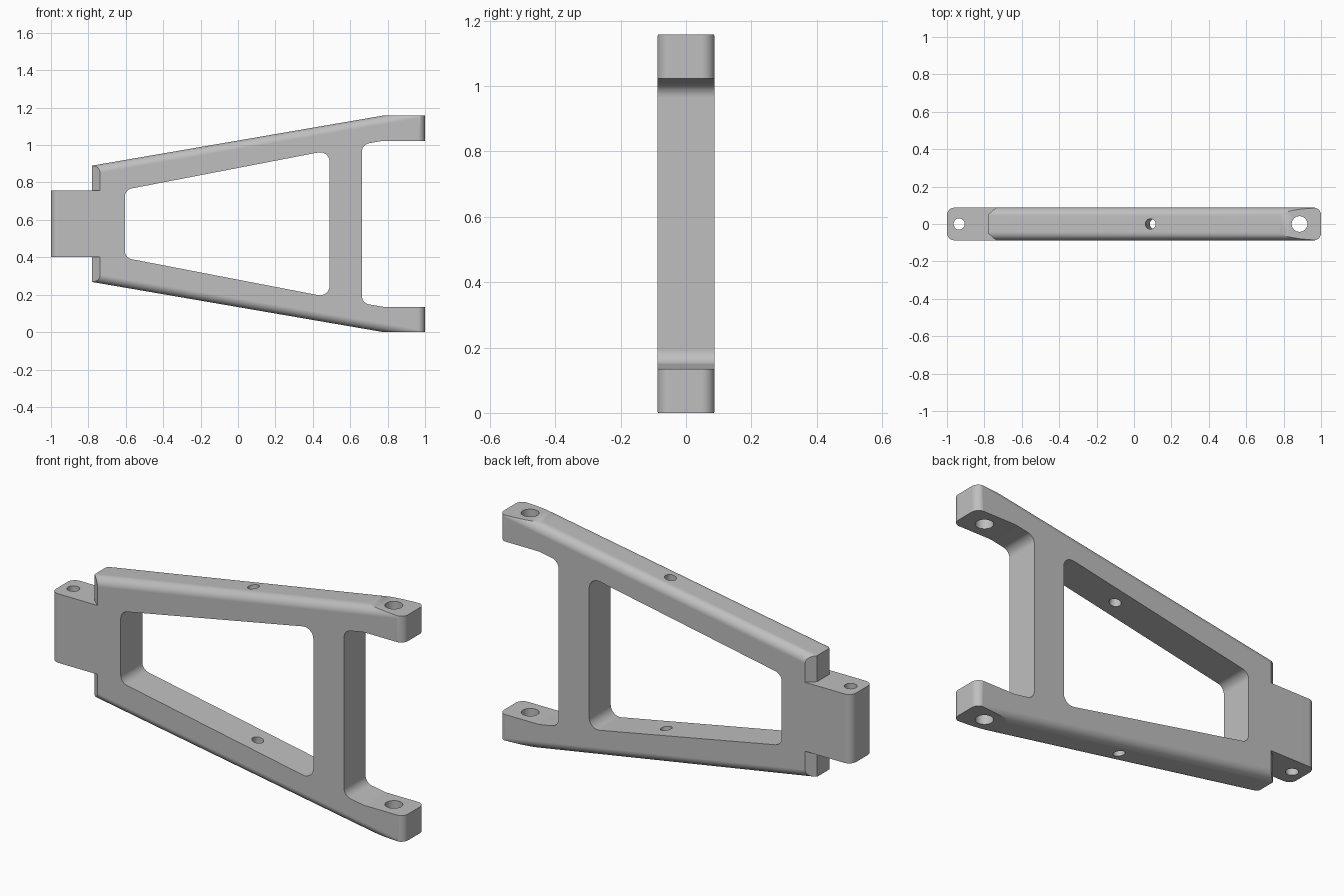
import bpy, bmesh, math
from mathutils import Vector, Matrix

if "Cube" in bpy.data.objects:
    bpy.data.objects.remove(bpy.data.objects["Cube"], do_unlink=True)

MID = 0.579          # height of the symmetry plane
HALF = 0.0875        # half thickness
SLOPE = 0.172        # rise of the outer rails


def rounded(corners, steps=8):
    """Outline from (u, v, radius) corners, with arcs where radius > 0."""
    out = []
    for i, (u, v, r) in enumerate(corners):
        p = Vector((u, v))
        if r == 0:
            out.append(p)
            continue
        a = (Vector(corners[i - 1][:2]) - p).normalized()
        b = (Vector(corners[(i + 1) % len(corners)][:2]) - p).normalized()
        half = a.angle(b) / 2
        centre = p + (a + b).normalized() * r / math.sin(half)
        start = p + a * r / math.tan(half) - centre
        end = p + b * r / math.tan(half) - centre
        for k in range(steps + 1):
            t = k / steps
            sweep = math.pi - 2 * half
            out.append(centre + (start * math.sin((1 - t) * sweep)
                                 + end * math.sin(t * sweep)) / math.sin(sweep))
    return out


def prism(name, corners, axis, low, high, fillet=0):
    """Extrude an outline along y (side profile) or z (plan)."""
    bm = bmesh.new()
    place = (lambda p: (p.x, low, p.y)) if axis == "y" else (lambda p: (p.x, p.y, low))
    face = bm.faces.new([bm.verts.new(place(p)) for p in rounded(corners)])
    ext = bmesh.ops.extrude_face_region(bm, geom=[face])
    move = Vector((0, high - low, 0)) if axis == "y" else Vector((0, 0, high - low))
    bmesh.ops.translate(bm, vec=move, verts=[v for v in ext["geom"] if isinstance(v, bmesh.types.BMVert)])
    if fillet:
        # round only the long rail edges
        rails = [e for e in bm.edges if abs(e.verts[0].co.x - e.verts[1].co.x) > 1]
        bmesh.ops.bevel(bm, geom=rails, offset=fillet, segments=8, profile=0.5, affect="EDGES")
    return finish(name, bm)


def hole(name, x, z, radius, length, tilt=0):
    bm = bmesh.new()
    bmesh.ops.create_cone(bm, cap_ends=True, segments=32, radius1=radius, radius2=radius, depth=length,
                          matrix=Matrix.Translation((x, 0, z)) @ Matrix.Rotation(tilt, 4, "Y"))
    return finish(name, bm)


def finish(name, bm):
    bmesh.ops.recalc_face_normals(bm, faces=bm.faces)
    mesh = bpy.data.meshes.new(name)
    bm.to_mesh(mesh)
    bm.free()
    obj = bpy.data.objects.new(name, mesh)
    bpy.context.collection.objects.link(obj)
    return obj


def combine(target, tool, operation):
    mod = target.modifiers.new(operation.title(), "BOOLEAN")
    mod.operation, mod.object, mod.solver = operation, tool, "EXACT"
    bpy.context.view_layer.objects.active = target
    bpy.ops.object.modifier_apply(modifier=mod.name)
    bpy.data.objects.remove(tool, do_unlink=True)


def mirrored(corners):
    """Close an upper half profile with its reflection about MID."""
    return ([(x, MID + h, r) for x, h, r in corners]
            + [(x, MID - h, r) for x, h, r in reversed(corners)])


# Tapered body with rounded rails
far = 1.2
arm = prism("suspension_arm", mirrored([(-0.78, 0.311, 0), (far, 0.311 + SLOPE * (far + 0.78), 0)]),
            "y", -HALF, HALF, fillet=0.045)

# Trim to flat pads, rounded pad ends and a chamfered inner end
w = HALF + 0.0005
combine(arm, prism("trim", [(-0.78, -0.05, 0), (-0.737, -w, 0), (1, -w, 0.04),
                            (1, w, 0.04), (-0.737, w, 0), (-0.78, 0.05, 0)],
                   "z", 0, 2 * MID), "INTERSECT")

# Mounting tongue
combine(arm, prism("tongue", [(-1, -HALF, 0.04), (-0.65, -HALF, 0), (-0.65, HALF, 0), (-1, HALF, 0.04)],
                   "z", MID - 0.177, MID + 0.177), "UNION")

# Central window and fork opening
combine(arm, prism("window", mirrored([(-0.605, 0.182, 0.045), (0.489, 0.393, 0.05)]),
                   "y", -0.3, 0.3), "DIFFERENCE")
combine(arm, prism("fork_gap", mirrored([(far, 0.444, 0), (0.775, 0.444, 0.12), (0.663, 0.424, 0.045)]),
                   "y", -0.3, 0.3), "DIFFERENCE")

# Pin holes, and a hole square to each rail
combine(arm, hole("tongue_hole", -0.935, MID, 0.03, 1), "DIFFERENCE")
combine(arm, hole("pad_hole", 0.885, MID, 0.042, 2), "DIFFERENCE")
for side in (1, -1):
    combine(arm, hole("rail_hole", 0.1, MID + side * 0.39, 0.028, 0.4, -side * math.atan(SLOPE)), "DIFFERENCE")

# Grey finish
grey = bpy.data.materials.new("light grey")
grey.use_nodes = True
colour = (0.52, 0.52, 0.52, 1)
grey.diffuse_color = colour
grey.node_tree.nodes["Principled BSDF"].inputs["Base Color"].default_value = colour
arm.data.materials.clear()
arm.data.materials.append(grey)
for poly in arm.data.polygons:
    poly.material_index = 0

bpy.ops.object.select_all(action="DESELECT")
arm.select_set(True)
bpy.context.view_layer.objects.active = arm
bpy.ops.object.shade_smooth_by_angle(angle=math.radians(25))
normals = arm.modifiers.new("Weighted Normal", "WEIGHTED_NORMAL")
normals.keep_sharp = True
